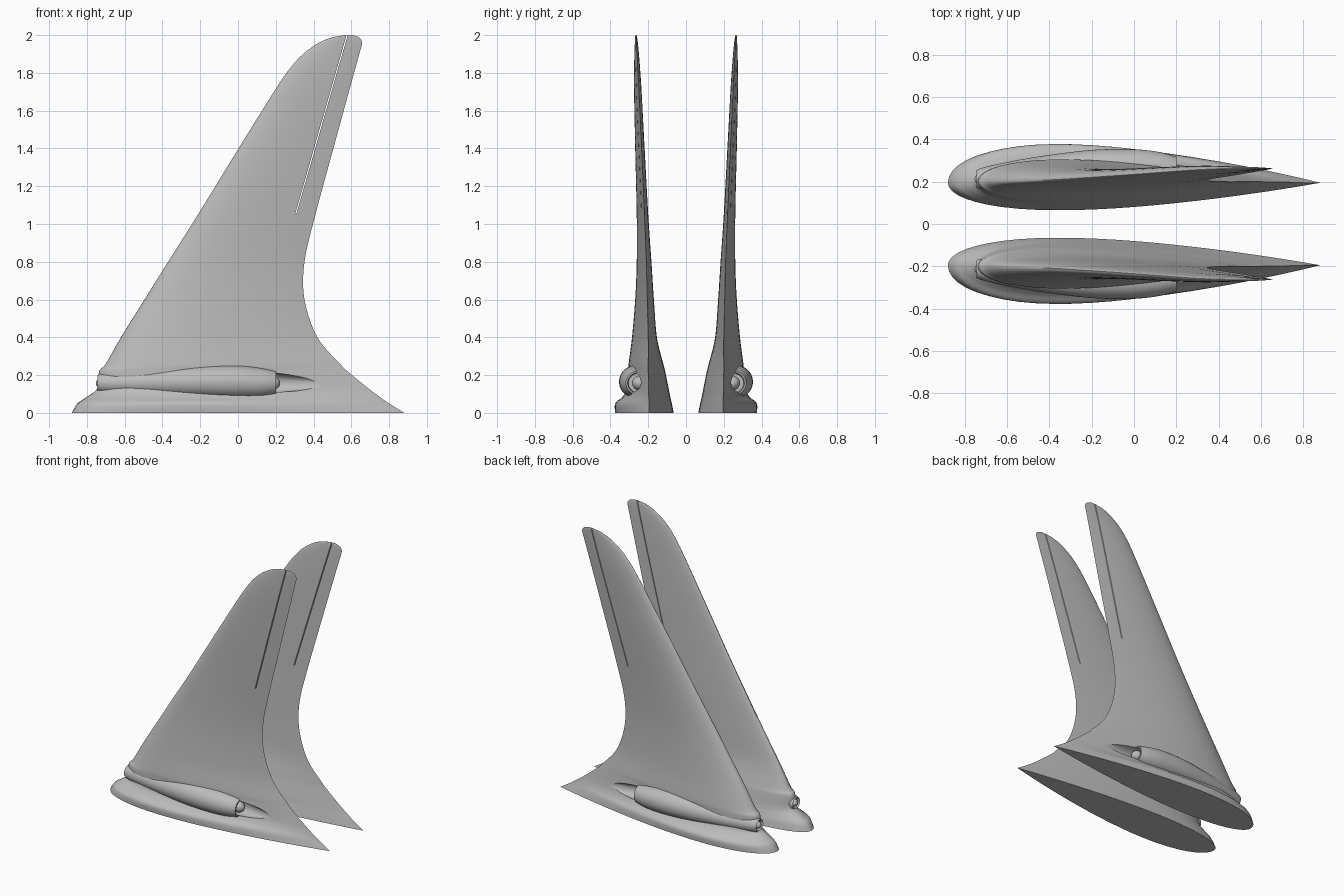
import bpy, bmesh, math
from mathutils import Vector

if "Cube" in bpy.data.objects:
    bpy.data.objects.remove(bpy.data.objects["Cube"], do_unlink=True)

grey = bpy.data.materials.new("matte grey")
grey.use_nodes = True
grey.diffuse_color = (0.5, 0.5, 0.5, 1)
grey.node_tree.nodes["Principled BSDF"].inputs["Base Color"].default_value = (0.5, 0.5, 0.5, 1)


def spline(rows, steps):
    """Smooth in-between rows through the given rows."""
    result = []
    for i in range(len(rows) - 1):
        a, b = Vector(rows[i]), Vector(rows[i + 1])
        before = Vector(rows[i - 1]) if i else a
        after = Vector(rows[i + 2]) if i + 2 < len(rows) else b
        for k in range(steps):
            t = k / steps
            m, n = (b - before) / 2, (after - a) / 2
            result.append(a + m * t + (3 * (b - a) - 2 * m - n) * t**2
                          + (2 * (a - b) + m + n) * t**3)
    return result + [Vector(rows[-1])]


def loft(name, rings):
    """Skin closed rings of points and cap both ends."""
    bm = bmesh.new()
    loops = [[bm.verts.new(p) for p in ring] for ring in rings]
    count = len(loops[0])
    for low, high in zip(loops, loops[1:]):
        for i in range(count):
            j = (i + 1) % count
            bm.faces.new((low[i], low[j], high[j], high[i]))
    bm.faces.new(loops[0])
    bm.faces.new(loops[-1])
    bmesh.ops.recalc_face_normals(bm, faces=bm.faces)
    mesh = bpy.data.meshes.new(name)
    bm.to_mesh(mesh)
    bm.free()
    mesh.materials.append(grey)
    obj = bpy.data.objects.new(name, mesh)
    bpy.context.collection.objects.link(obj)
    return obj


def tube(name, stations, side, sides=40):
    """Round body along x from stations of x, y, z, radius."""
    turn = [math.tau * i / sides for i in range(sides)]
    return loft(name, [[(x, side * (y + r * math.cos(a)), z + r * math.sin(a))
                        for a in turn] for x, y, z, r in stations])


def activate(obj):
    bpy.ops.object.select_all(action="DESELECT")
    obj.select_set(True)
    bpy.context.view_layer.objects.active = obj


def cut(obj, cutter):
    mod = obj.modifiers.new("cut", "BOOLEAN")
    mod.operation = "DIFFERENCE"
    mod.solver = "EXACT"
    mod.object = cutter
    activate(obj)
    bpy.ops.object.modifier_apply(modifier=mod.name)
    bpy.data.objects.remove(cutter, do_unlink=True)


def smooth(obj):
    activate(obj)
    bpy.ops.object.shade_smooth_by_angle(angle=math.radians(35))


def half_thickness(u):
    """Airfoil half thickness, scaled to a maximum of one."""
    return 10 * (0.2969 * u**0.5 - 0.126 * u - 0.3516 * u**2
                 + 0.2843 * u**3 - 0.1036 * u**4)


# Fin sections: height, leading x, trailing x, chord y, inner and outer bulge
FIN = [
    (0, -.88, .88, .195, .13, .18),
    (.05, -.85, .80, .195, .12, .18),
    (.085, -.80, .75, .197, .114, .14),
    (.13, -.745, .69, .198, .106, .112),
    (.22, -.735, .58, .2, .09, .105),
    (.26, -.70, .54, .2, .08, .104),
    (.4, -.62, .42, .2, .046, .086),
    (.6, -.495, .352, .205, .035, .064),
    (.8, -.37, .352, .21, .027, .051),
    (1.05, -.212, .41, .22, .02, .041),
    (1.4, .003, .505, .235, .016, .034),
    (1.7, .19, .587, .249, .014, .026),
    (1.82, .272, .62, .255, .012, .02),
    (1.9, .345, .642, .259, .01, .014),
    (1.96, .43, .657, .262, .007, .009),
    (1.988, .5, .64, .264, .005, .006),
    (2, .57, .605, .265, .002, .002),
]

# Nacelle stations: x, y, z, radius, from intake throat over the skin to nozzle
SKIN = [
    (-.745, .212, .158, .041),
    (-.72, .215, .158, .05),
    (-.64, .227, .158, .057),
    (-.45, .252, .161, .067),
    (-.2, .267, .165, .083),
    (0, .267, .164, .086),
    (.12, .263, .16, .077),
    (.2, .256, .158, .062),
]
THROAT = [(-.68, .215, .158, .034), (-.735, .212, .158, .036)]
NOZZLE = [(.2, .255, .158, .054), (.14, .255, .158, .05)]

chord = [(1 - math.cos(math.pi * i / 28)) / 2 for i in range(29)]

for side, label in ((-1, "front"), (1, "rear")):
    # Swept fin with a broad foot
    rings = []
    for z, lead, trail, y, inner, outer in spline(FIN, 5):
        z = max(z, 0)
        span = trail - lead
        out = [(lead + span * u, side * (y + outer * half_thickness(u)), z) for u in chord]
        back = [(lead + span * u, side * (y - inner * half_thickness(u)), z)
                for u in chord[-2:0:-1]]
        rings.append(out + back)
    fin = loft(label + "_fin", rings)

    # Slot ahead of the rudder
    w = 0.003
    slot = [[(x - w, y, z), (x + w, y, z), (x + w, y + 1, z), (x - w, y + 1, z)]
            for x, y, z in ((.305, side * .2 - .5, 1.05), (.592, side * .2 - .5, 2.05))]
    cut(fin, loft("slot_cutter", slot))

    # Intake recess and tapering exhaust trough
    cut(fin, tube("intake_cutter", [(-.9, .212, .158, .036), (-.68, .215, .158, .034)], side))
    cut(fin, tube("trough_cutter", [(.14, .255, .158, .053), (.2, .256, .158, .053),
                                    (.47, .27, .155, .022)], side))
    smooth(fin)

    # Engine nacelle
    stations = THROAT + [tuple(s) for s in spline(SKIN, 5)] + NOZZLE
    smooth(tube(label + "_nacelle", stations, side))

    # Rounded intake and exhaust centre bodies
    for part, x, y, radius in (("intake_bullet", -.722, .212, .026),
                               ("exhaust_bullet", .178, .248, .038)):
        bpy.ops.mesh.primitive_uv_sphere_add(segments=24, ring_count=12, radius=radius,
                                             location=(x, side * y, .158))
        ball = bpy.context.object
        ball.name = label + "_" + part
        ball.scale.x = 1.2
        ball.data.materials.append(grey)
        smooth(ball)
